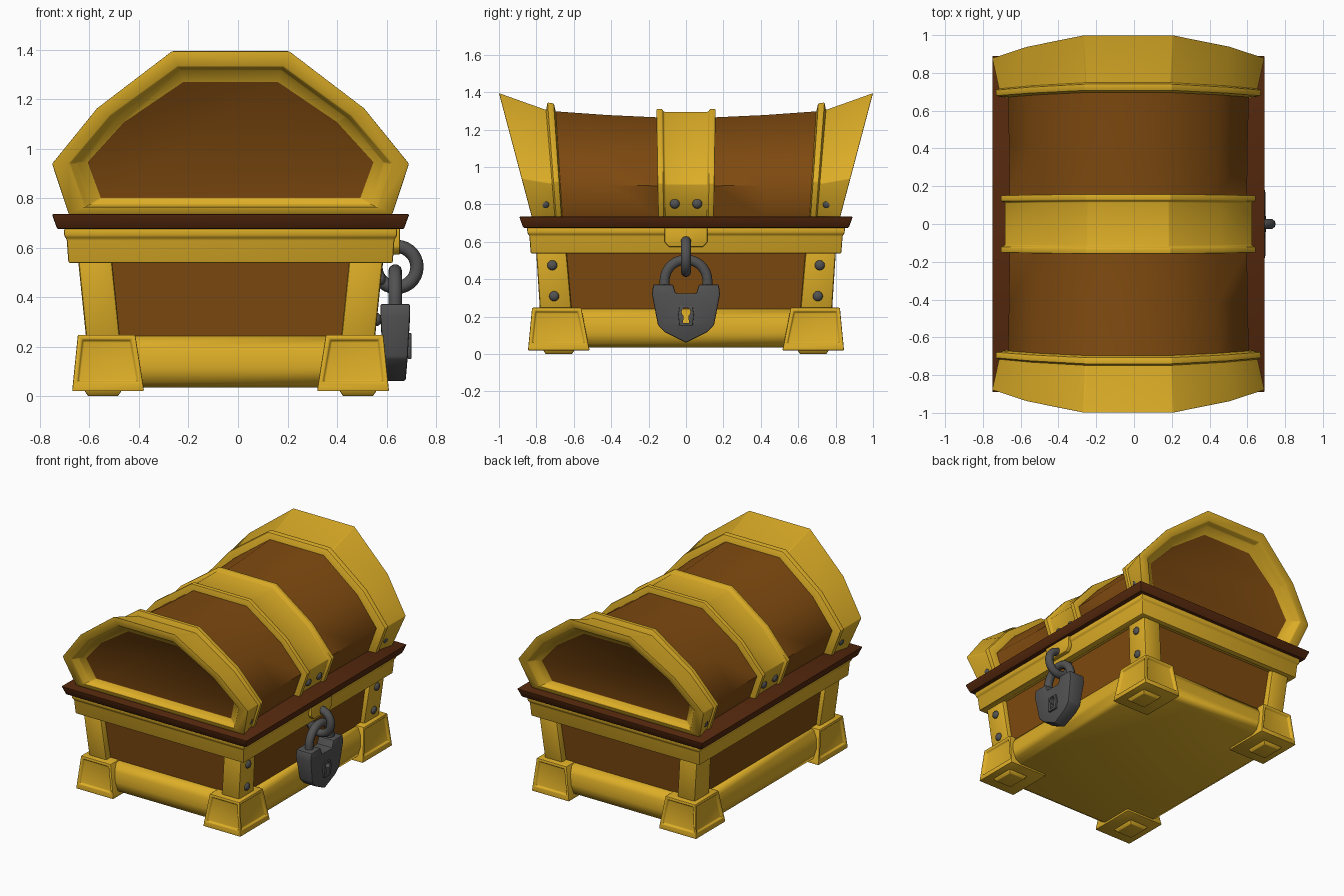
import bpy, bmesh, math
from mathutils import Vector

if "Cube" in bpy.data.objects:
    bpy.data.objects.remove(bpy.data.objects["Cube"], do_unlink=True)

CX = -0.03          # the chest body sits slightly off centre because of the lock
SILL_Z, TOP_Z = 0.735, 1.395


def material(name, rgb):
    m = bpy.data.materials.new(name)
    m.use_nodes = True
    m.diffuse_color = (*rgb, 1)
    m.node_tree.nodes["Principled BSDF"].inputs["Base Color"].default_value = (*rgb, 1)
    return m


GOLD = material("gold", (0.72, 0.42, 0.02))
WOOD = material("brown wood", (0.21, 0.068, 0.005))
DARK = material("dark wood", (0.09, 0.021, 0.004))
IRON = material("grey iron", (0.085, 0.085, 0.085))


def finish(ob, bevel=0.0, mirror=(), angle=30):
    """Mirror, soften edges, make the mesh final and shade it."""
    bpy.ops.object.select_all(action='DESELECT')
    bpy.context.view_layer.objects.active = ob
    ob.select_set(True)
    if mirror:
        mod = ob.modifiers.new("Mirror", 'MIRROR')
        mod.use_axis = ('x' in mirror, 'y' in mirror, False)
        mod.use_mirror_merge = False
    if bevel:
        mod = ob.modifiers.new("Bevel", 'BEVEL')
        mod.width, mod.segments = bevel, 2
        mod.limit_method, mod.angle_limit = 'ANGLE', math.radians(30)
    bpy.ops.object.convert(target='MESH')
    bpy.ops.object.shade_smooth_by_angle(angle=math.radians(angle))
    return ob


def from_bmesh(bm, name, mats, x=CX):
    bmesh.ops.recalc_face_normals(bm, faces=bm.faces)
    me = bpy.data.meshes.new(name)
    bm.to_mesh(me)
    bm.free()
    for m in mats:
        me.materials.append(m)
    ob = bpy.data.objects.new(name, me)
    ob.location.x = x
    bpy.context.collection.objects.link(ob)
    return ob


def loft(rings, first_cap_mat=0):
    """Skin a list of equal point loops and cap both ends."""
    bm = bmesh.new()
    loops = [[bm.verts.new(p) for p in r] for r in rings]
    n = len(loops[0])
    for a, b in zip(loops, loops[1:]):
        for i in range(n):
            bm.faces.new((a[i], a[(i + 1) % n], b[(i + 1) % n], b[i]))
    bm.faces.new(loops[0]).material_index = first_cap_mat
    bm.faces.new(loops[-1])
    return bm


def rect(x0, x1, y0, y1, z):
    return [(x0, y0, z), (x1, y0, z), (x1, y1, z), (x0, y1, z)]


def stack(name, mat, levels, bevel=0.0, angle=30):
    """Centred box stack from (half width, half depth, height) levels."""
    rings = [rect(-hx, hx, -hy, hy, z) for hx, hy, z in levels]
    return finish(from_bmesh(loft(rings), name, [mat]), bevel, angle=angle)


def prism(outline, x0, x1):
    """Extrude a (y, z) outline along x."""
    return loft([[(x, y, z) for y, z in outline] for x in (x0, x1)])


# ---- Lid: every ring is the same arch, scaled and leaned outward ----
HALF = [(0.655, 0.0), (0.722, 0.31), (0.54, 0.65), (0.237, 1.0)]
ARCH = HALF + [(-x, t) for x, t in reversed(HALF)]


def arch_ring(sx, lo, hi, y_top, y_bot):
    ring = []
    for x, t in ARCH:
        z = lo + t * (hi - lo)
        lean = (z - SILL_Z) / (TOP_Z - SILL_Z)
        ring.append((x * sx, y_bot + (y_top - y_bot) * lean, z))
    return ring


# End frames with recessed wood panel
end = [(0.80, 0.80, 1.27, 0.94, 0.765), (0.86, 0.775, 1.32, 0.965, 0.79),
       (0.90, 0.765, 1.33, 1.0, 0.825), (1.0, SILL_Z, TOP_Z, 1.0, 0.825),
       (0.95, SILL_Z, 1.305, 0.755, 0.70), (0.975, SILL_Z, 1.345, 0.745, 0.695),
       (0.97, SILL_Z, 1.34, 0.71, 0.665), (0.86, SILL_Z, 1.28, 0.70, 0.66)]
bm = loft([arch_ring(*r) for r in end], first_cap_mat=1)
finish(from_bmesh(bm, "lid_end_frames", [GOLD, WOOD]), 0.006, 'y')

# Middle band with a raised rim on both edges
mid = [(0.86, 1.25, 0.16), (0.935, 1.31, 0.16), (0.935, 1.31, 0.128), (0.907, 1.295, 0.12)]
mid += [(s, h, -y) for s, h, y in reversed(mid)]
bm = loft([arch_ring(s, SILL_Z, h, y, y * 0.93) for s, h, y in mid])
finish(from_bmesh(bm, "lid_middle_band", [GOLD]), 0.005)

# Wooden lid, dipping towards the middle
boards = [(0.885, 1.30, 0.73), (0.875, 1.278, 0.42), (0.87, 1.265, 0.14)]
boards += [(s, h, -y) for s, h, y in reversed(boards)]
bm = loft([arch_ring(s, SILL_Z, h, y, y) for s, h, y in boards])
finish(from_bmesh(bm, "lid_boards", [WOOD]), angle=60)

# ---- Body ----
stack("sill", DARK, [(0.70, 0.87, 0.675), (0.722, 0.892, 0.735)], 0.006)
stack("upper_rim", GOLD, [(0.60, 0.78, 0.55), (0.61, 0.79, 0.538), (0.655, 0.83, 0.538),
                          (0.662, 0.838, 0.635), (0.672, 0.848, 0.645),
                          (0.672, 0.85, 0.678)], 0.007)
stack("body_boards", WOOD, [(0.55, 0.73, 0.2), (0.582, 0.76, 0.56)])
stack("base_moulding", GOLD, [(0.56, 0.75, 0.035), (0.595, 0.785, 0.055), (0.61, 0.80, 0.12),
                              (0.60, 0.79, 0.19), (0.575, 0.765, 0.235),
                              (0.54, 0.73, 0.245)], angle=50)

# Corner posts
bm = loft([rect(0.445, 0.582, 0.61, 0.78, 0.22), rect(0.48, 0.617, 0.64, 0.802, 0.56)])
finish(from_bmesh(bm, "corner_posts", [GOLD]), 0.012, 'xy')

# Flared feet with sunken outer panels
bm = loft([rect(0.35, 0.64, 0.515, 0.845, 0.02), rect(0.352, 0.638, 0.52, 0.843, 0.04),
           rect(0.385, 0.617, 0.56, 0.823, 0.248)])
bmesh.ops.recalc_face_normals(bm, faces=bm.faces)
outer = [f for f in bm.faces if max(f.normal.x, f.normal.y) > 0.7 and f.calc_area() > 0.02]
bmesh.ops.inset_individual(bm, faces=outer, thickness=0.024, depth=0)
bmesh.ops.inset_individual(bm, faces=outer, thickness=0.01, depth=-0.014)
finish(from_bmesh(bm, "feet", [GOLD]), 0.005, 'xy')
bm = loft([rect(0.455, 0.575, 0.61, 0.75, 0), rect(0.44, 0.59, 0.595, 0.765, 0.022)])
finish(from_bmesh(bm, "foot_pads", [GOLD]), 0.004, 'xy')


# ---- Rivets ----
def rivets(name, spots, mirror):
    for i, (x, y, z) in enumerate(spots):
        bpy.ops.mesh.primitive_uv_sphere_add(segments=14, ring_count=8, radius=0.027)
        ob = bpy.context.object
        ob.name = f"{name}_{i + 1}"
        for v in ob.data.vertices:
            v.co = Vector((v.co.x * 0.7 + x, v.co.y + y, v.co.z + z))
        ob.location.x = CX
        ob.data.materials.append(IRON)
        finish(ob, mirror=mirror, angle=60)


rivets("lid_rivets", [(0.645, 0.755, 0.805), (0.617, 0.06, 0.805)], 'xy')
rivets("post_rivets", [(0.608, 0.715, 0.475), (0.591, 0.705, 0.31)], 'y')

# ---- Hasp, ring and padlock on the +x side ----
bm = prism([(-0.115, 0.69), (-0.115, 0.60), (-0.09, 0.572), (0.09, 0.572),
            (0.115, 0.60), (0.115, 0.69)], 0.62, 0.655)
finish(from_bmesh(bm, "hasp_plate", [GOLD], 0), 0.006)

bpy.ops.mesh.primitive_torus_add(major_segments=28, minor_segments=10, major_radius=0.083,
                                 minor_radius=0.027, location=(0.64, 0, 0.522),
                                 rotation=(math.pi / 2, 0, 0))
ring = bpy.context.object
ring.name = "hasp_ring"
ring.data.materials.append(IRON)
finish(ring, angle=60)

curve = bpy.data.curves.new("shackle", 'CURVE')
curve.dimensions, curve.bevel_depth, curve.bevel_resolution = '3D', 0.028, 3
arc = [(0.115 * math.cos(a), 0.39 + 0.115 * math.sin(a))
       for a in (math.pi * i / 14 for i in range(15))]
path = [(0.115, 0.34)] + arc + [(-0.115, 0.34)]
line = curve.splines.new('POLY')
line.points.add(len(path) - 1)
for p, (y, z) in zip(line.points, path):
    p.co = (0.635, y, z, 1)
shackle = bpy.data.objects.new("shackle", curve)
bpy.context.collection.objects.link(shackle)
curve.materials.append(IRON)
finish(shackle, angle=60)

# Padlock: shield outline, thinner at the tip, with a keyhole cut right through
side = [(0.055, 0.325), (0.07, 0.373), (0.175, 0.373), (0.182, 0.32), (0.15, 0.155), (0.11, 0.115)]
shield = side + [(0, 0.06)] + [(-y, z) for y, z in reversed(side)]
bm = prism(shield, -0.06, 0.06)
for v in bm.verts:
    v.co.x = 0.635 + v.co.x * (0.7 + 0.3 * min(1, (v.co.z - 0.06) / 0.2))
lock = finish(from_bmesh(bm, "padlock", [IRON], 0), 0.008)
plate_side = [(0.035, 0.255), (0.042, 0.21), (0.035, 0.15)]
bm = prism(plate_side + [(-y, z) for y, z in reversed(plate_side)], 0.685, 0.7)
plate = finish(from_bmesh(bm, "keyhole_plate", [IRON], 0), 0.003)

hole = [(0.024 * math.cos(a), 0.225 + 0.024 * math.sin(a))
        for a in (math.radians(-60 + 300 * i / 10) for i in range(11))]
cutter = from_bmesh(prism(hole + [(-0.017, 0.165), (0.017, 0.165)], 0.5, 0.8), "keyhole_cutter", [IRON], 0)
cutter.hide_render = True
for ob in (lock, plate):
    mod = ob.modifiers.new("Keyhole", 'BOOLEAN')
    mod.operation, mod.solver, mod.object = 'DIFFERENCE', 'EXACT', cutter
    finish(ob)
bpy.data.objects.remove(cutter, do_unlink=True)
